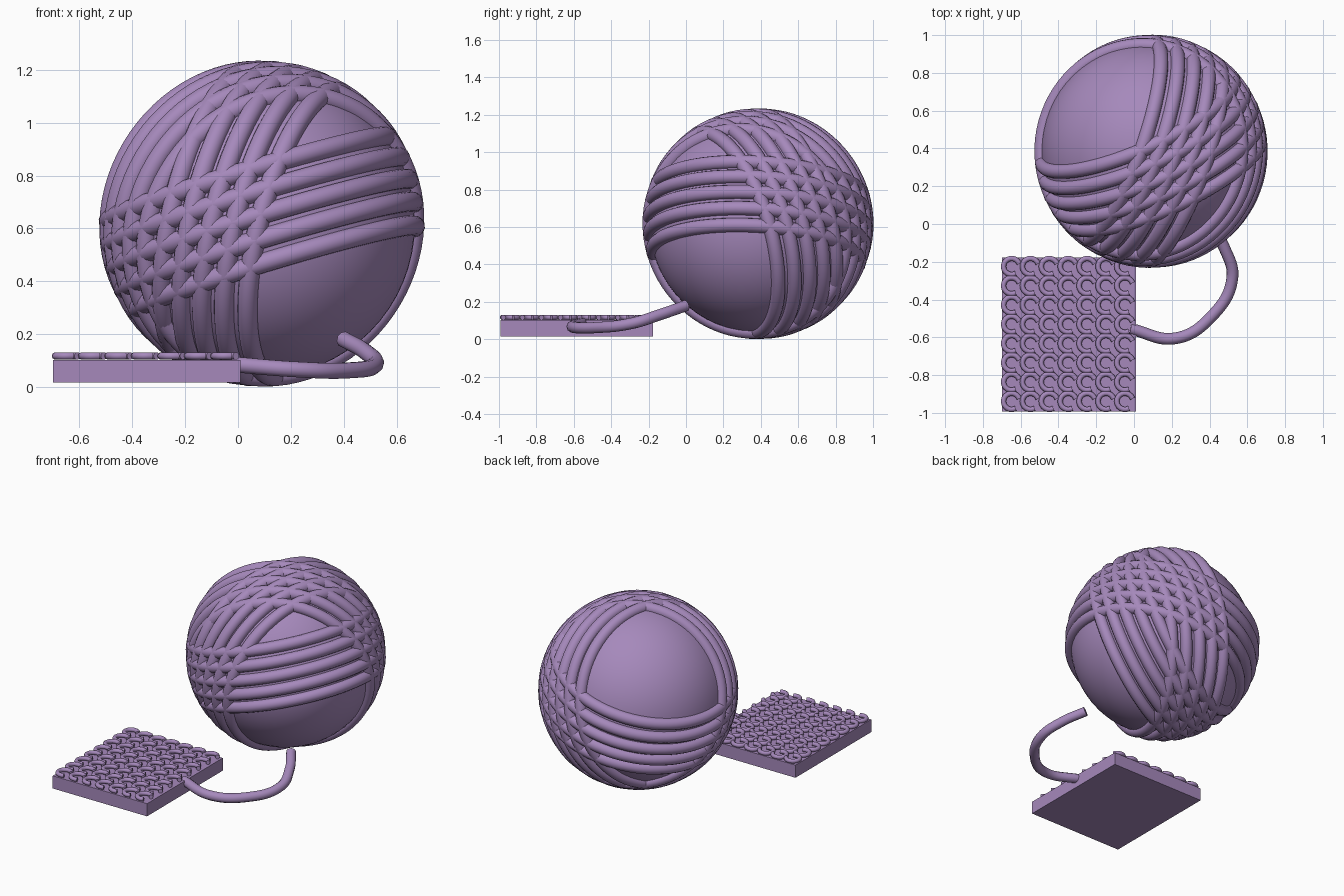
import bpy
import math
from mathutils import Vector

if "Cube" in bpy.data.objects:
    bpy.data.objects.remove(bpy.data.objects["Cube"])

yarn = bpy.data.materials.new("purple_yarn")
yarn.diffuse_color = (0.38, 0.25, 0.50, 1)
yarn.use_nodes = True
yarn.node_tree.nodes["Principled BSDF"].inputs["Base Color"].default_value = yarn.diffuse_color

CENTER = Vector((0.09, 0.385, 0.618))
CORE_R = 0.58
STRAND_R = 0.038
SPACING = 0.088


def finish(obj, name, smooth=True):
    obj.name = name
    obj.data.materials.append(yarn)
    if smooth:
        for p in obj.data.polygons:
            p.use_smooth = True
    return obj


def tube(name, paths, radius, kind="POLY"):
    """Round tubes along the given paths, turned into one mesh."""
    cu = bpy.data.curves.new(name, "CURVE")
    cu.dimensions = "3D"
    cu.bevel_depth = radius
    cu.bevel_resolution = 3
    cu.resolution_u = 12
    cu.use_fill_caps = True
    for pts in paths:
        s = cu.splines.new(kind)
        if kind == "BEZIER":
            s.bezier_points.add(len(pts) - 1)
            for bp, p in zip(s.bezier_points, pts):
                bp.co = p
                bp.handle_left_type = bp.handle_right_type = "AUTO"
        else:
            s.points.add(len(pts) - 1)
            for sp, p in zip(s.points, pts):
                sp.co = (*p, 1)
    obj = bpy.data.objects.new(name, cu)
    bpy.context.collection.objects.link(obj)
    bpy.ops.object.select_all(action="DESELECT")
    obj.select_set(True)
    bpy.context.view_layer.objects.active = obj
    bpy.ops.object.convert(target="MESH")
    obj = bpy.context.object
    finish(obj, name, False)
    bpy.ops.object.shade_smooth_by_angle(angle=math.radians(50))
    return obj


# Ball core
bpy.ops.mesh.primitive_uv_sphere_add(segments=64, ring_count=32, radius=CORE_R, location=CENTER)
finish(bpy.context.object, "ball_core")

# Three bands of five parallel strands wound around the ball
bands = {
    "level_wrap": (-0.30, 0.06, 1.0),
    "upright_wrap": (1.0, -0.35, -0.24),
    "slanted_wrap": (-0.45, 1.0, 0.30),
}
for name, axis in bands.items():
    axis = Vector(axis).normalized()
    rot = axis.to_track_quat("Z", "Y").to_euler()
    for i in range(-2, 3):
        d = i * SPACING
        bpy.ops.mesh.primitive_torus_add(
            major_radius=math.sqrt(CORE_R ** 2 - d ** 2), minor_radius=STRAND_R,
            major_segments=80, minor_segments=14,
            location=CENTER + axis * d, rotation=rot)
        finish(bpy.context.object, f"{name}_strand_{i + 3}")

# Knitted swatch base
bpy.ops.mesh.primitive_cube_add(size=1, location=(-0.345, -0.585, 0.059))
slab = bpy.context.object
slab.scale = (0.71, 0.815, 0.086)
finish(slab, "swatch_base", False)

# Open stitch loops in rows on the swatch
loops = []
for col in range(7):
    for row in range(8):
        cx, cy = -0.648 + col * 0.1, -0.225 - row * 0.102
        angles = [math.radians(20 + 280 * k / 14) for k in range(15)]
        loops.append([(cx + 0.043 * math.cos(a), cy + 0.043 * math.sin(a), 0.117) for a in angles])
tube("swatch_stitches", loops, 0.014)

# Loose yarn running from swatch to ball
tube("yarn_tail", [[(-0.02, -0.555, 0.085), (0.22, -0.605, 0.066), (0.41, -0.49, 0.062),
                    (0.52, -0.29, 0.085), (0.48, -0.13, 0.135), (0.40, 0.0, 0.18)]],
     0.031, "BEZIER")
